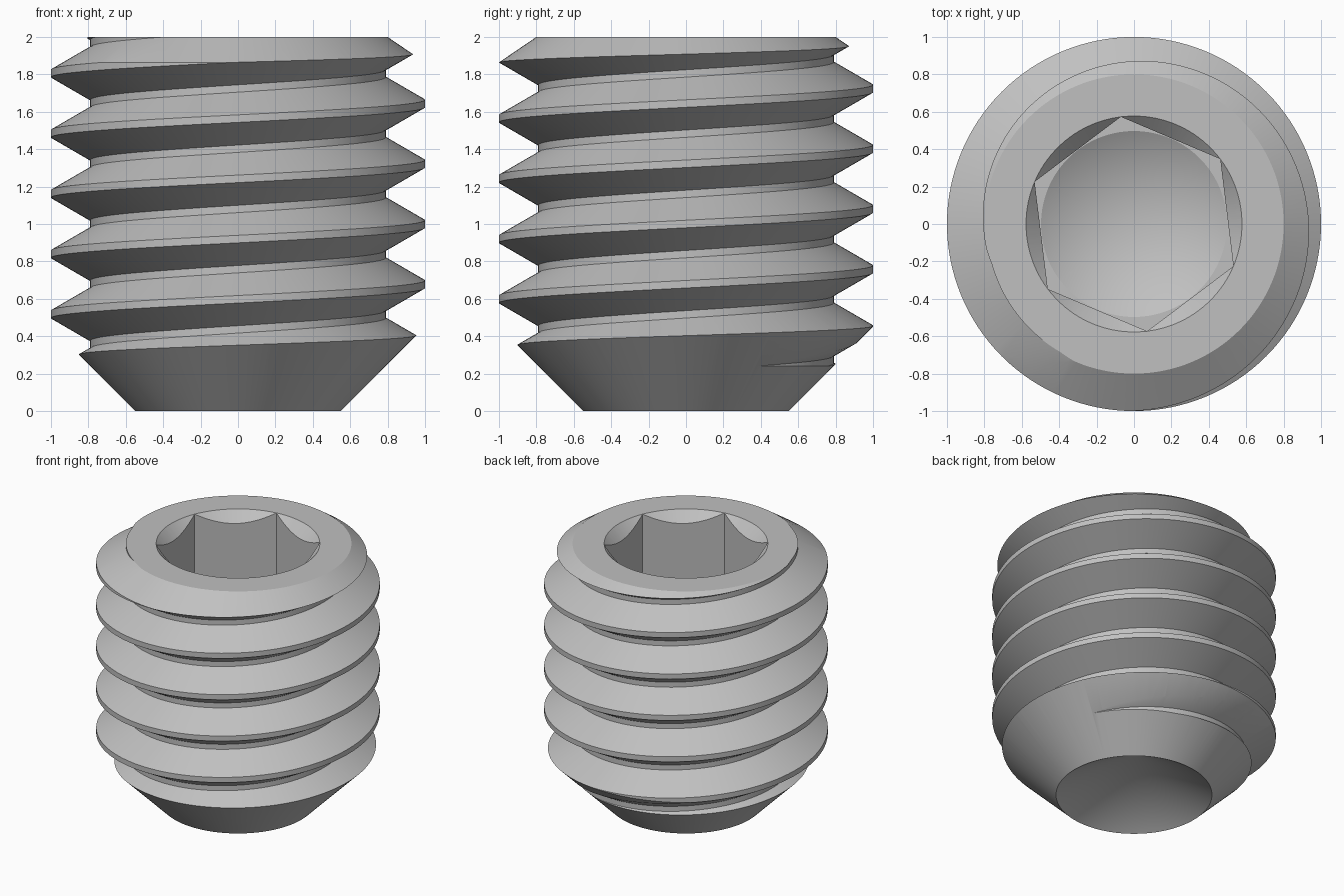
import bpy
import bmesh
from math import sin, cos, tan, pi, radians

if "Cube" in bpy.data.objects:
    bpy.data.objects.remove(bpy.data.objects["Cube"], do_unlink=True)

SEGMENTS = 128
PITCH = 0.322
ROOT = 0.79          # thread root radius, crest radius is 1
CONE = tan(radians(30))

steel = bpy.data.materials.new("steel grey")
steel.use_nodes = True
grey = (0.53, 0.53, 0.53, 1)
steel.diffuse_color = grey
steel.node_tree.nodes["Principled BSDF"].inputs["Base Color"].default_value = grey


def make_object(name, bm):
    bmesh.ops.recalc_face_normals(bm, faces=bm.faces)
    mesh = bpy.data.meshes.new(name)
    bm.to_mesh(mesh)
    bm.free()
    mesh.materials.append(steel)
    obj = bpy.data.objects.new(name, mesh)
    bpy.context.collection.objects.link(obj)
    return obj


def lathe(name, profile, segments=SEGMENTS, start=0.0):
    """Revolve (radius, z) points; the profile begins and ends on the axis."""
    bm = bmesh.new()
    bottom = bm.verts.new((0, 0, profile[0][1]))
    top = bm.verts.new((0, 0, profile[-1][1]))
    rings = []
    for r, z in profile[1:-1]:
        angles = [start + 2 * pi * j / segments for j in range(segments)]
        rings.append([bm.verts.new((r * cos(a), r * sin(a), z)) for a in angles])
    for j in range(segments):
        n = (j + 1) % segments
        bm.faces.new((bottom, rings[0][n], rings[0][j]))
        bm.faces.new((top, rings[-1][j], rings[-1][n]))
        for low, high in zip(rings, rings[1:]):
            bm.faces.new((low[j], low[n], high[n], high[j]))
    return make_object(name, bm)


def threaded_rod(name, turns=10, crest_z=-0.61):
    """Right-handed helical rod, longer than needed so both ends can be trimmed."""
    half = PITCH / 16
    flank = (1 - ROOT) * CONE
    section = [(1, -half), (1, half), (ROOT, half + flank), (ROOT, PITCH - half - flank)]
    rows = turns * len(section)
    bm = bmesh.new()
    columns = []
    for j in range(SEGMENTS):
        a = 2 * pi * j / SEGMENTS
        column = []
        for k in range(rows + (4 if j == 0 else 0)):
            r, dz = section[k % 4]
            z = crest_z + dz + PITCH * (k // 4 + j / SEGMENTS)
            column.append(bm.verts.new((r * cos(a), r * sin(a), z)))
        columns.append(column)
    columns.append(columns[0][4:])      # one turn on, one pitch higher
    for left, right in zip(columns, columns[1:]):
        for k in range(rows - 1):
            bm.faces.new((left[k], right[k], right[k + 1], left[k + 1]))
    # close both stepped ends with fans
    rim = [e for e in bm.edges if e.is_boundary]
    ends = {False: bm.verts.new((0, 0, -0.6)), True: bm.verts.new((0, 0, 2.6))}
    for e in rim:
        bm.faces.new((e.verts[0], e.verts[1], ends[e.verts[0].co.z > 1]))
    return make_object(name, bm)


def combine(target, tool, operation):
    mod = target.modifiers.new(operation.lower(), "BOOLEAN")
    mod.operation = operation
    mod.solver = "EXACT"
    mod.object = tool
    tool.hide_render = True
    bpy.context.view_layer.objects.active = target
    bpy.ops.object.modifier_apply(modifier=mod.name)
    bpy.data.objects.remove(tool, do_unlink=True)


# Threaded body, trimmed to a chamfered top and a cupped conical point
screw = threaded_rod("threaded_set_screw")
envelope = lathe("trim_envelope", [
    (0, 0.55 * CONE), (0.55, 0), (1.1, 0.55), (1.1, 1.796), (0.8, 2), (0, 2)])
combine(screw, envelope, "INTERSECT")

# Hexagonal socket with a drilled bottom and a countersunk mouth
floor = 1.1
corner = 0.5 / cos(pi / 6)
hexagon = lathe("hex_cutter", [
    (0, floor), (corner, floor), (corner, 2.2), (0, 2.2)], 6, radians(37))
drill = lathe("drill_cutter", [
    (0, floor - 0.497 * CONE), (0.497, floor), (0.497, floor + 0.05), (0, floor + 0.05)])
mouth = lathe("countersink_cutter", [
    (0, 1.9), (corner - 0.1, 1.9), (corner + 0.1, 2.1), (0, 2.1)])
for cutter in (hexagon, drill, mouth):
    combine(screw, cutter, "DIFFERENCE")

bpy.ops.object.select_all(action="DESELECT")
screw.select_set(True)
bpy.context.view_layer.objects.active = screw
bpy.ops.object.shade_smooth_by_angle(angle=radians(25))
